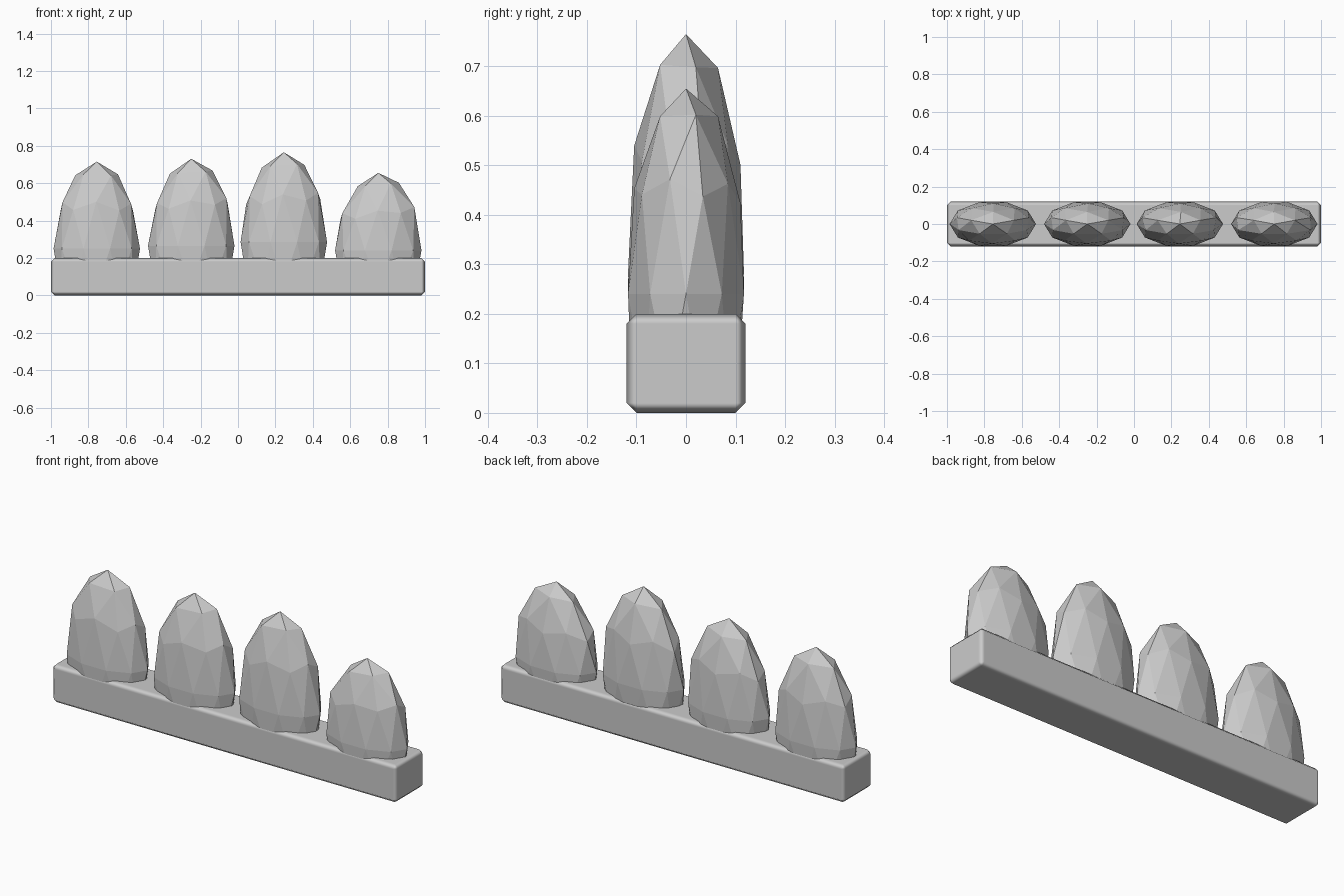
import bpy, bmesh, math, random
from mathutils import Matrix

if "Cube" in bpy.data.objects:
    bpy.data.objects.remove(bpy.data.objects["Cube"])

random.seed(4)

# Bevelled base bar
bpy.ops.mesh.primitive_cube_add(size=1, location=(0, 0, 0.1))
base = bpy.context.object
base.name = "base_bar"
base.scale = (2.0, 0.24, 0.2)
bpy.ops.object.transform_apply(location=False, rotation=False, scale=True)
bevel = base.modifiers.new("edge_bevel", 'BEVEL')
bevel.width = 0.02
bevel.segments = 1
bevel.harden_normals = True
bpy.ops.object.shade_smooth()


def stone(name, x, centre_z, height, tilt):
    """Flat-faced upright stone, its flattened underside sunk in the base."""
    bm = bmesh.new()
    bmesh.ops.create_icosphere(bm, subdivisions=2, radius=1,
                               matrix=Matrix.Rotation(math.pi / 2, 4, 'Z'))
    for v in bm.verts:
        px, py, pz = v.co
        v.co.x = x + px * 0.231
        v.co.y = py * 0.123
        v.co.z = centre_z + max(pz, -0.447) * height
        # Slight unevenness above the widest ring
        if 0.1 < pz < 0.95:
            v.co.x += random.uniform(-0.006, 0.006)
            v.co.z += tilt * px * 0.23 + random.uniform(-0.006, 0.006)
    mesh = bpy.data.meshes.new(name)
    bm.to_mesh(mesh)
    bm.free()
    obj = bpy.data.objects.new(name, mesh)
    bpy.context.collection.objects.link(obj)


# Row of four stones: x, widest height, rise above it, lean of the top
rows = [(-0.755, 0.25, 0.465, 0.0),
        (-0.25, 0.265, 0.465, 0.06),
        (0.245, 0.285, 0.48, 0.06),
        (0.75, 0.24, 0.415, 0.08)]
for i, params in enumerate(rows):
    stone(f"stone_{i + 1}", *params)
